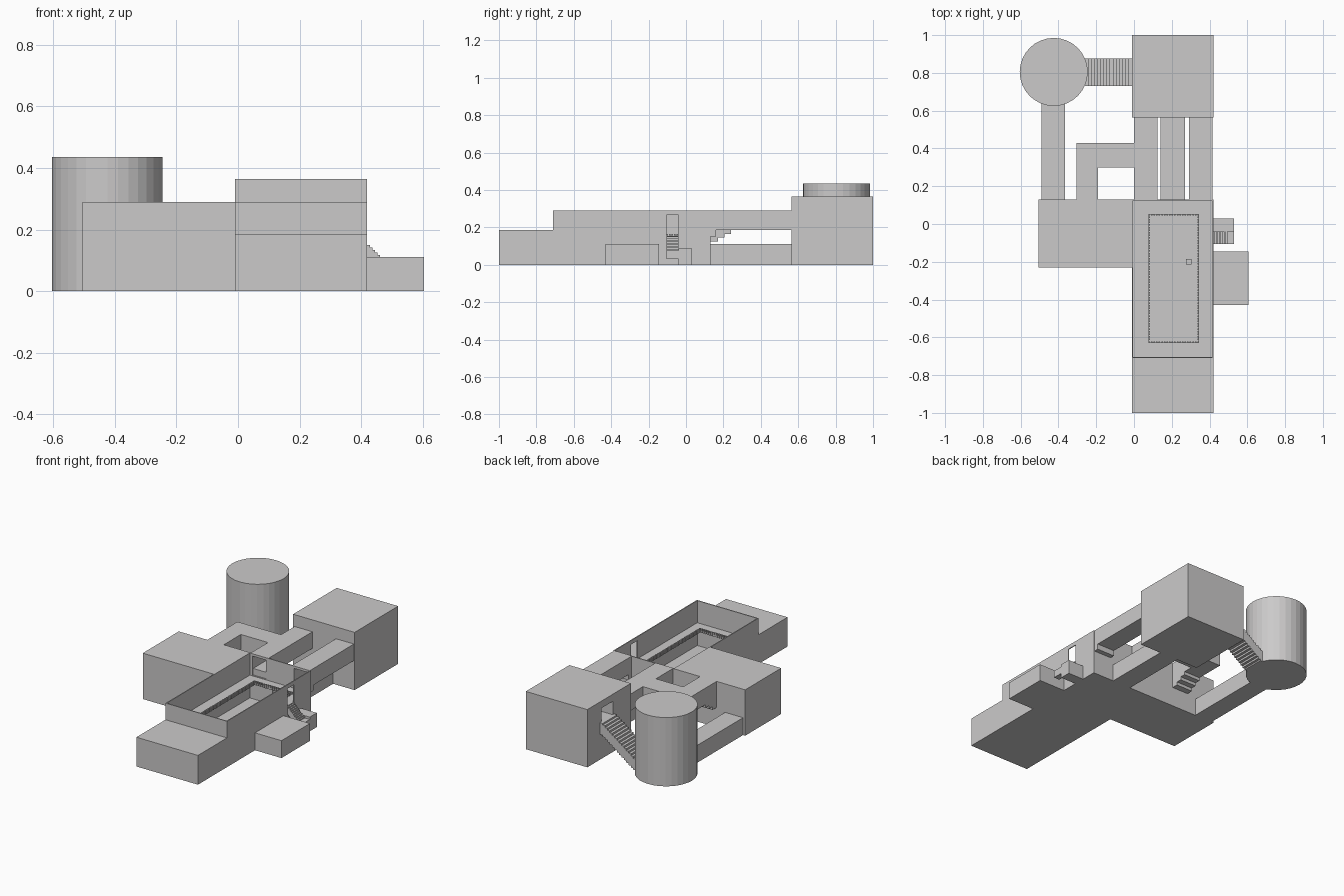
import bpy
import bmesh
from math import ceil

cube = bpy.data.objects.get("Cube")
if cube:
    bpy.data.objects.remove(cube, do_unlink=True)

# One plain plaster colour for everything
plaster = bpy.data.materials.new("light_grey_plaster")
plaster.use_nodes = True
GREY = (0.6, 0.59, 0.59, 1)
plaster.diffuse_color = GREY
plaster.node_tree.nodes["Principled BSDF"].inputs["Base Color"].default_value = GREY


def finish(bm, name):
    mesh = bpy.data.meshes.new(name)
    bm.to_mesh(mesh)
    bm.free()
    mesh.materials.append(plaster)
    ob = bpy.data.objects.new(name, mesh)
    bpy.context.collection.objects.link(ob)
    return ob


def add_box(bm, xs, ys, zs):
    spans = (xs, ys, zs)
    for v in bmesh.ops.create_cube(bm, size=1)["verts"]:
        v.co = [(a + b) / 2 + c * (b - a) for c, (a, b) in zip(v.co, spans)]


def box(name, xs, ys, zs):
    bm = bmesh.new()
    add_box(bm, xs, ys, zs)
    return finish(bm, name)


def cut(ob, *spans):
    cutter = box("cutter", *spans)
    cutter.hide_render = True
    mod = ob.modifiers.new("opening", 'BOOLEAN')
    mod.operation = 'DIFFERENCE'
    mod.solver = 'EXACT'
    mod.object = cutter
    bpy.context.view_layer.objects.active = ob
    bpy.ops.object.modifier_apply(modifier=mod.name)
    bpy.data.objects.remove(cutter, do_unlink=True)


def stair(name, start, end, ys, top, bottom, count, depth):
    """Flight of steps along x, from height top at start to bottom at end."""
    bm = bmesh.new()
    run, rise = (end - start) / count, (top - bottom) / count
    for i in range(count):
        z = top - i * rise
        xs = sorted((start + i * run, start + (i + 1) * run))
        add_box(bm, xs, ys, (max(0, z - depth), z))
    return finish(bm, name)


# Main block extents and floor levels
LEFT, RIGHT = -0.01, 0.42
FRONT, BACK = -0.71, 0.13
WALL = 0.006
LOW, UPPER, ROOF, GALLERY = 0.11, 0.185, 0.29, 0.15

# Closed rooms
box("front_room", (LEFT, RIGHT), (-1, FRONT), (0, UPPER))
box("side_room", (-0.505, LEFT), (-0.23, BACK), (0, ROOF))
box("annex", (RIGHT, 0.605), (-0.43, -0.145), (0, LOW))
back_room = box("back_room", (LEFT, RIGHT), (0.565, 1), (0, 0.365))

# Round tower
bm = bmesh.new()
bmesh.ops.create_cone(bm, cap_ends=True, segments=32, radius1=0.18, radius2=0.18, depth=0.435)
bmesh.ops.translate(bm, verts=bm.verts, vec=(-0.425, 0.805, 0.2175))
finish(bm, "round_tower")

# Open hall: thin walls and floor, no roof
hall = box("open_hall", (LEFT, RIGHT), (FRONT, BACK), (0, ROOF))
cut(hall, (LEFT + WALL, RIGHT - WALL), (FRONT + WALL, BACK - WALL), (WALL, 1))
cut(hall, (0.4, 0.45), (-0.105, -0.04), (GALLERY + 0.004, 0.265))

# Gallery floor around the hall with a rectangular well
gallery = box("gallery", (LEFT, RIGHT - 0.002), (FRONT + 0.002, BACK - 0.002),
              (GALLERY - 0.01, GALLERY))
WELL_X, WELL_Y = (0.08, 0.34), (-0.625, 0.05)
cut(gallery, WELL_X, WELL_Y, (0, ROOF))

# Row of small posts along the edge of the well
bm = bmesh.new()
PITCH, HALF = 0.014, 0.004


def posts(span):
    count = ceil((span[1] - span[0]) / PITCH)
    return [span[0] + (span[1] - span[0]) * i / count for i in range(count + 1)]


spots = [(x, y) for x in WELL_X for y in posts(WELL_Y)]
spots += [(x, y) for y in WELL_Y for x in posts(WELL_X)[1:-1]]
for x, y in spots:
    add_box(bm, (x - HALF, x + HALF), (y - HALF, y + HALF), (GALLERY - 0.01, GALLERY + 0.015))
finish(bm, "gallery_railing")
box("floor_block", (0.275, 0.305), (-0.215, -0.185), (0, 0.03))

# Corridors from hall to back room: two high, one low between them
for side, xs in (("left", (0, 0.125)), ("right", (0.29, 0.415))):
    door = ((xs[0] + 0.015, xs[1] - 0.015), (0.1, 0.3), (GALLERY + 0.004, ROOF - 0.015))
    corridor = box("upper_corridor_" + side, xs, (BACK, 0.565), (UPPER, ROOF))
    cut(corridor, door[0], door[1], (UPPER + 0.01, ROOF - 0.015))
    cut(hall, door[0], (0.1, 0.14), door[2])
    box("corridor_step_" + side, xs, (BACK, 0.16), (GALLERY, UPPER))
box("lower_corridor", (0.14, 0.27), (BACK, 0.565), (0, LOW))
cut(hall, (0.155, 0.255), (0.1, 0.14), (0.01, LOW - 0.01))

# Bent corridor to the side room and low corridor to the tower
box("bent_corridor_leg", (-0.305, -0.19), (BACK, 0.43), (UPPER, ROOF))
box("bent_corridor_cross", (-0.19, 0), (0.3, 0.43), (UPPER, ROOF))
for i in range(3):
    box("bent_corridor_step", (-0.305, -0.19), (BACK, 0.24 - i * 0.035),
        (UPPER - 0.02 * (i + 1), UPPER - 0.02 * i))
box("tower_corridor", (-0.49, -0.365), (BACK, 0.66), (0, LOW))

# Stairs from the back room down to the tower
cut(back_room, (-0.1, 0.1), (0.745, 0.86), (0.235, 0.32))
box("tower_stair_landing", (-0.03, LEFT), (0.73, 0.875), (0.16, 0.235))
stair("tower_stair", -0.03, -0.26, (0.73, 0.875), 0.225, 0.06, 14, 0.075)

# Outside stairs beside the hall
stair("outside_stair", RIGHT, 0.495, (-0.105, -0.04), GALLERY, 0.075, 9, 0.05)
box("stair_landing", (0.49, 0.53), (-0.105, 0.03), (0.03, 0.075))
box("lower_stair_block", (RIGHT, 0.53), (-0.04, 0.03), (0, 0.09))
